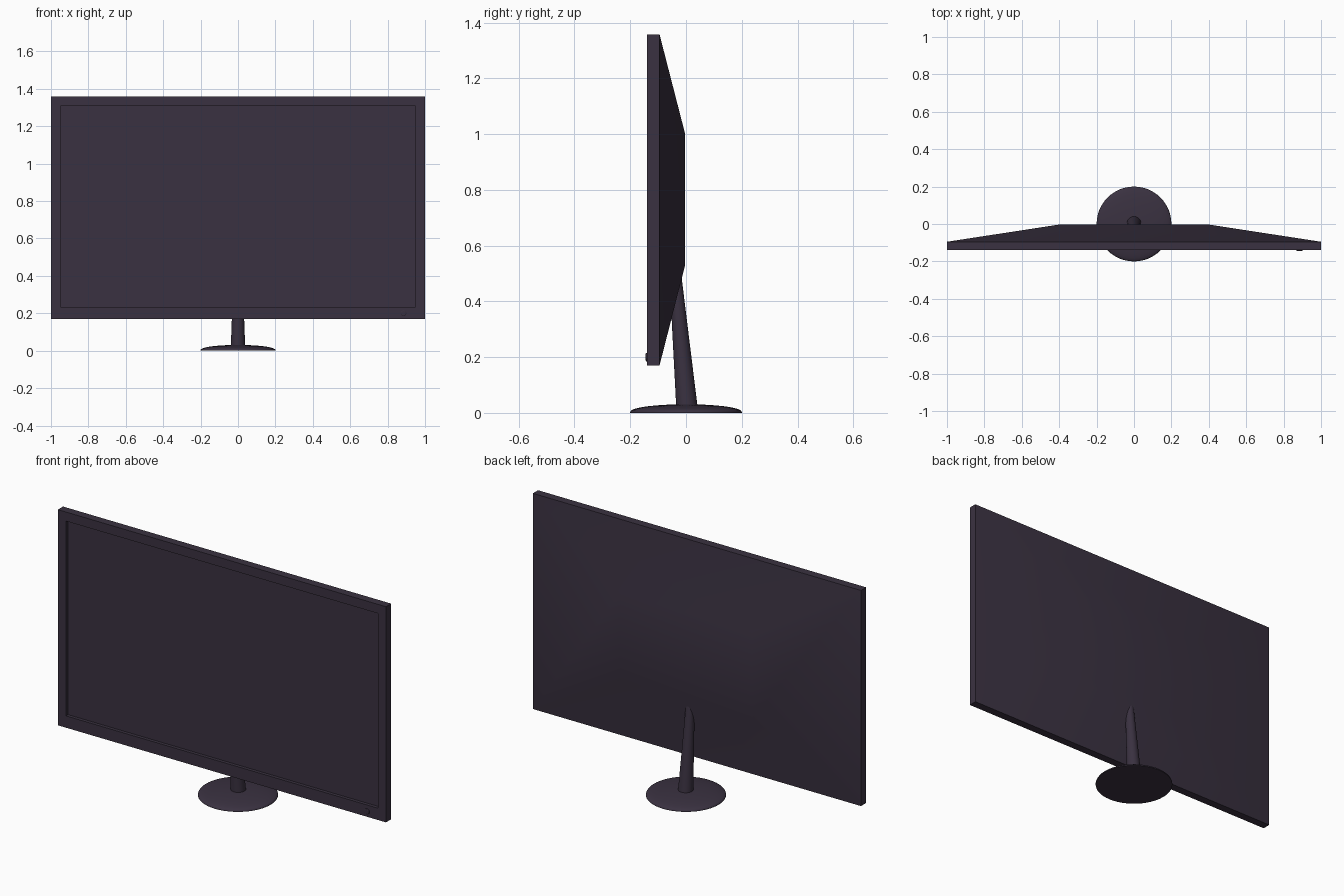
import bpy, bmesh, math

if "Cube" in bpy.data.objects:
    bpy.data.objects.remove(bpy.data.objects["Cube"])

mat = bpy.data.materials.new("dark_plum_plastic")
mat.diffuse_color = (0.042, 0.031, 0.052, 1)
mat.use_nodes = True
mat.node_tree.nodes["Principled BSDF"].inputs["Base Color"].default_value = mat.diffuse_color


def make(name, bm, smooth=None):
    bmesh.ops.recalc_face_normals(bm, faces=bm.faces)
    me = bpy.data.meshes.new(name)
    bm.to_mesh(me)
    bm.free()
    me.materials.append(mat)
    ob = bpy.data.objects.new(name, me)
    bpy.context.collection.objects.link(ob)
    if smooth:
        bpy.ops.object.select_all(action='DESELECT')
        ob.select_set(True)
        bpy.context.view_layer.objects.active = ob
        bpy.ops.object.shade_smooth_by_angle(angle=math.radians(smooth))
    return ob


def loft(rings):
    """Bridge consecutive rings of points and cap both ends."""
    bm = bmesh.new()
    rv = [[bm.verts.new(p) for p in r] for r in rings]
    n = len(rv[0])
    for a, b in zip(rv, rv[1:]):
        for i in range(n):
            j = (i + 1) % n
            bm.faces.new((a[i], a[j], b[j], b[i]))
    bm.faces.new(rv[0])
    bm.faces.new(rv[-1])
    return bm


def rect(x, z0, z1, y):
    return [(-x, y, z0), (x, y, z0), (x, y, z1), (-x, y, z1)]


def circle(r, z, y=0, n=48):
    return [(r * math.cos(2 * math.pi * i / n), y + r * math.sin(2 * math.pi * i / n), z)
            for i in range(n)]


# Monitor housing: recessed screen, bezel, side walls, tapered back
make("monitor_housing", loft([
    rect(0.95, 0.235, 1.308, -0.122),
    rect(0.95, 0.235, 1.308, -0.14),
    rect(1.0, 0.17, 1.358, -0.14),
    rect(1.0, 0.17, 1.358, -0.095),
    rect(0.4, 0.53, 1.0, -0.003)]), 30)

# Power button on the lower right bezel
bm = loft([[(0.885 + x, z - 0.145, 0.2 + y) for x, y, z in circle(r, h, n=24)]
           for r, h in ((0.012, 0), (0.015, 0.002), (0.015, 0.007))])
make("power_button", bm, 30)

# Leaning tapered stand
make("stand_neck", loft([
    circle(0.039, 0.001, 0.004, 32),
    circle(0.038, 0.03, 0.0025, 32),
    circle(0.022, 0.48, -0.037, 32),
    circle(0.019, 0.55, -0.043, 32)]), 40)

# Low domed foot
dome = [circle(0.2, 0)] + [
    circle(0.2 * math.cos(a), 0.004 + 0.027 * math.sin(a))
    for a in (math.radians(d) for d in range(0, 90, 8))]
make("domed_foot", loft(dome), 50)
